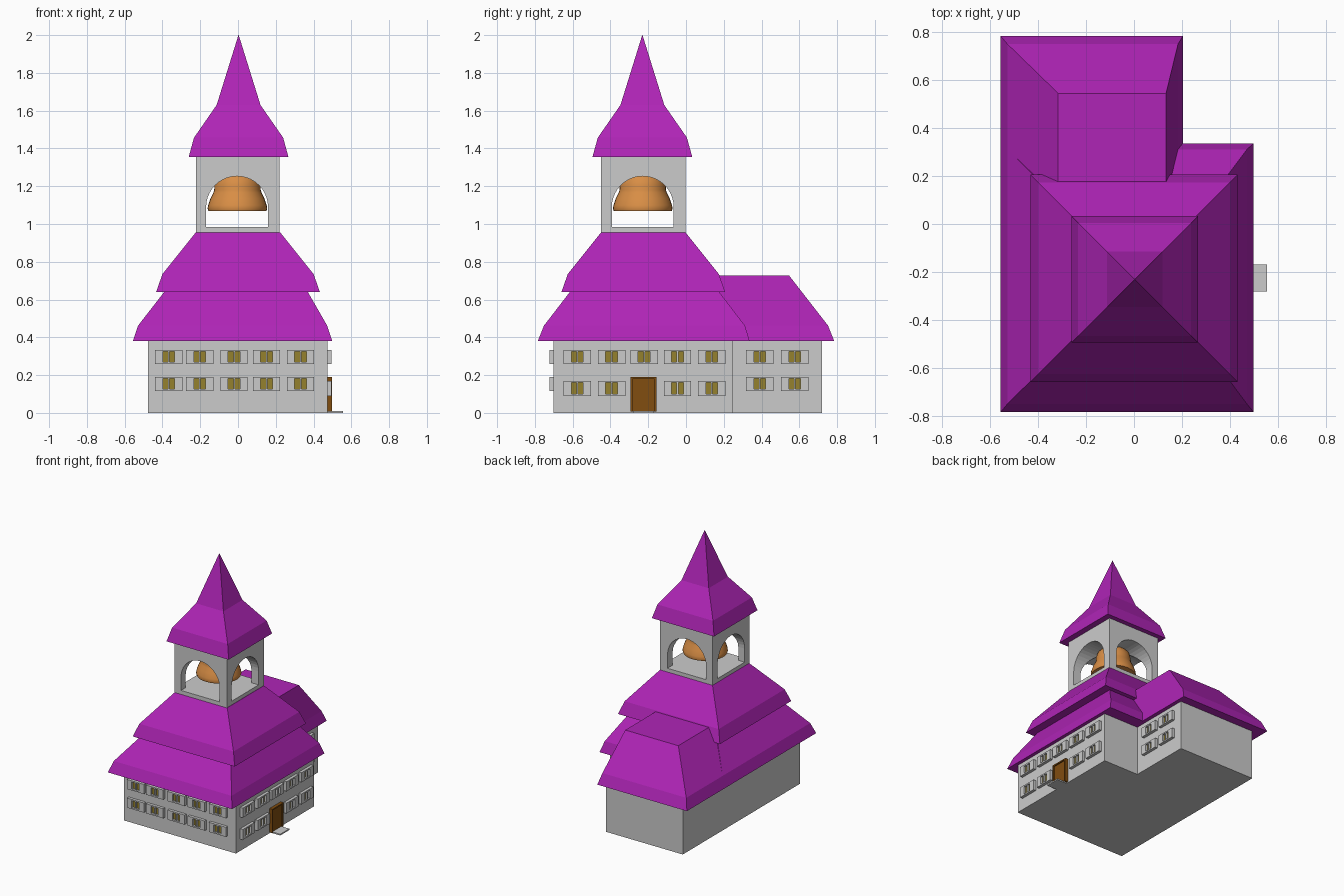
import bpy, bmesh, math

if "Cube" in bpy.data.objects:
    bpy.data.objects.remove(bpy.data.objects["Cube"])


def material(name, color):
    m = bpy.data.materials.new(name)
    m.diffuse_color = (*color, 1)
    m.use_nodes = True
    m.node_tree.nodes["Principled BSDF"].inputs["Base Color"].default_value = m.diffuse_color
    return m


GREY = material("light grey wall", (0.60, 0.60, 0.60))
PURPLE = material("purple roof", (0.43, 0.018, 0.47))
ORANGE = material("orange bell", (0.69, 0.27, 0.06))
BROWN = material("brown door", (0.22, 0.075, 0.005))
YELLOW = material("dull yellow glass", (0.30, 0.22, 0.026))


def finish(name, bm, mat):
    bmesh.ops.recalc_face_normals(bm, faces=bm.faces)
    me = bpy.data.meshes.new(name)
    bm.to_mesh(me)
    bm.free()
    me.materials.append(mat)
    ob = bpy.data.objects.new(name, me)
    bpy.context.collection.objects.link(ob)
    return ob


def add_stack(bm, levels):
    """Closed solid from rectangular rings (x0, x1, y0, y1, z)."""
    rings = [[bm.verts.new(p) for p in ((x0, y0, z), (x1, y0, z), (x1, y1, z), (x0, y1, z))]
             for x0, x1, y0, y1, z in levels]
    for a, b in zip(rings, rings[1:]):
        for i in range(4):
            j = (i + 1) % 4
            bm.faces.new((a[i], a[j], b[j], b[i]))
    bm.faces.new(rings[0][::-1])
    bm.faces.new(rings[-1])


def stack(name, levels, mat):
    bm = bmesh.new()
    add_stack(bm, levels)
    return finish(name, bm, mat)


def box(name, x0, x1, y0, y1, z0, z1, mat):
    return stack(name, [(x0, x1, y0, y1, z0), (x0, x1, y0, y1, z1)], mat)


def square(cx, cy, r, z):
    return (cx - r, cx + r, cy - r, cy + r, z)


# Walls
box("main_walls", -0.476, 0.473, -0.701, 0.245, 0, 0.382, GREY)
box("wing_walls", -0.476, 0.175, 0.245, 0.719, 0, 0.382, GREY)

# Roofs
stack("lower_roof", [(-0.557, 0.499, -0.785, 0.337, 0.38),
                     (-0.529, 0.472, -0.752, 0.312, 0.462),
                     (-0.387, 0.367, -0.611, 0.172, 0.645)], PURPLE)
stack("wing_roof", [(-0.557, 0.204, 0.0, 0.785, 0.38),
                    (-0.529, 0.184, 0.0, 0.752, 0.462),
                    (-0.317, 0.134, 0.0, 0.546, 0.727)], PURPLE)
stack("upper_roof", [square(0, -0.226, 0.433, 0.641),
                     square(0, -0.226, 0.400, 0.735),
                     square(0, -0.226, 0.223, 0.956)], PURPLE)
stack("spire", [square(0.003, -0.231, 0.264, 1.355),
                square(0.003, -0.231, 0.236, 1.457),
                square(0.003, -0.231, 0.116, 1.63),
                square(0.003, -0.231, 0.0008, 2.0)], PURPLE)

# Bell tower with arched openings cut through both ways
tower = box("bell_tower", -0.223, 0.221, -0.450, -0.003, 0.95, 1.358, GREY)


def arch_cutter(name, along_y):
    r, spring, base = 0.164, 1.089, 0.985
    prof = [(r, base)] + [(r * math.cos(a), spring + r * math.sin(a))
                          for a in [math.pi * i / 20 for i in range(21)]] + [(-r, base)]
    cx, cy = -0.005, -0.229
    bm = bmesh.new()
    ends = []
    for d in (-0.4, 0.4):
        ends.append([bm.verts.new((cx + u, cy + d, z) if along_y else (cx + d, cy + u, z))
                     for u, z in prof])
    n = len(prof)
    for i in range(n):
        j = (i + 1) % n
        bm.faces.new((ends[0][i], ends[0][j], ends[1][j], ends[1][i]))
    bm.faces.new(ends[0][::-1])
    bm.faces.new(ends[1])
    ob = finish(name, bm, GREY)
    ob.hide_render = True
    return ob


for cutter in (arch_cutter("front_arch_cutter", True), arch_cutter("side_arch_cutter", False)):
    mod = tower.modifiers.new("arch", 'BOOLEAN')
    mod.operation = 'DIFFERENCE'
    mod.solver = 'EXACT'
    mod.object = cutter
    bpy.context.view_layer.objects.active = tower
    bpy.ops.object.modifier_apply(modifier=mod.name)
    bpy.data.objects.remove(cutter)

# Bell, a turned profile hanging from the vault
profile = [(0, 1.07), (0.154, 1.07), (0.158, 1.082), (0.155, 1.10), (0.143, 1.135), (0.128, 1.165),
           (0.123, 1.18), (0.122, 1.205), (0.112, 1.24), (0.08, 1.275), (0, 1.29)]
bm = bmesh.new()
vs = [bm.verts.new((r, 0, z)) for r, z in profile]
es = [bm.edges.new(p) for p in zip(vs, vs[1:])]
bmesh.ops.spin(bm, geom=vs + es, cent=(0, 0, 0), axis=(0, 0, 1), angle=math.tau, steps=32)
bmesh.ops.remove_doubles(bm, verts=bm.verts, dist=0.0005)
bell = finish("bell", bm, ORANGE)
bell.location = (-0.003, -0.229, 0)
bell.select_set(True)
bpy.context.view_layer.objects.active = bell
bpy.ops.object.shade_smooth_by_angle(angle=math.radians(30))


# Windows: deep frame with mullion, two recessed panes
def window(label, side, wall, c, z0, z1):
    def part(bm, u0, u1, d0, d1, a, b):
        if side == 'front':
            q = (c + u0, c + u1, wall - d1, wall - d0)
        else:
            q = (wall + d0, wall + d1, c + u0, c + u1)
        add_stack(bm, [(*q, a), (*q, b)])
    frame = bmesh.new()
    for u0, u1, a, b in ((-0.0725, -0.031, z0, z1), (0.031, 0.0725, z0, z1),
                         (-0.031, 0.031, z0, z0 + 0.01), (-0.031, 0.031, z1 - 0.01, z1),
                         (-0.004, 0.004, z0 + 0.01, z1 - 0.01)):
        part(frame, u0, u1, -0.002, 0.022, a, b)
    finish(label + "_frame", frame, GREY)
    glass = bmesh.new()
    for s in (-1, 1):
        u0, u1 = sorted((s * 0.004, s * 0.031))
        part(glass, u0, u1, -0.002, 0.006, z0 + 0.01, z1 - 0.01)
    finish(label + "_panes", glass, YELLOW)


UP, LOW, DOOR_ROW = (0.260, 0.334), (0.117, 0.191), (0.090, 0.170)
for i, x in enumerate((-0.366, -0.203, -0.021, 0.151, 0.331)):
    window(f"front_upper_window_{i}", 'front', -0.701, x, *UP)
    window(f"front_lower_window_{i}", 'front', -0.701, x, *LOW)
for i, y in enumerate((-0.576, -0.394, -0.222, -0.045, 0.137)):
    window(f"side_upper_window_{i}", 'right', 0.473, y, *UP)
    if i != 2:
        window(f"side_lower_window_{i}", 'right', 0.473, y, *DOOR_ROW)
for i, y in enumerate((0.391, 0.575)):
    window(f"wing_upper_window_{i}", 'right', 0.175, y, *UP)
    window(f"wing_lower_window_{i}", 'right', 0.175, y, *LOW)

# Door with frame, and step
box("door", 0.47, 0.488, -0.283, -0.167, 0.008, 0.18, BROWN)
box("door_left_post", 0.47, 0.497, -0.293, -0.283, 0.008, 0.19, BROWN)
box("door_right_post", 0.47, 0.497, -0.167, -0.157, 0.008, 0.19, BROWN)
box("door_lintel", 0.47, 0.497, -0.283, -0.167, 0.18, 0.19, BROWN)
box("door_step", 0.47, 0.556, -0.281, -0.17, 0, 0.01, GREY)
